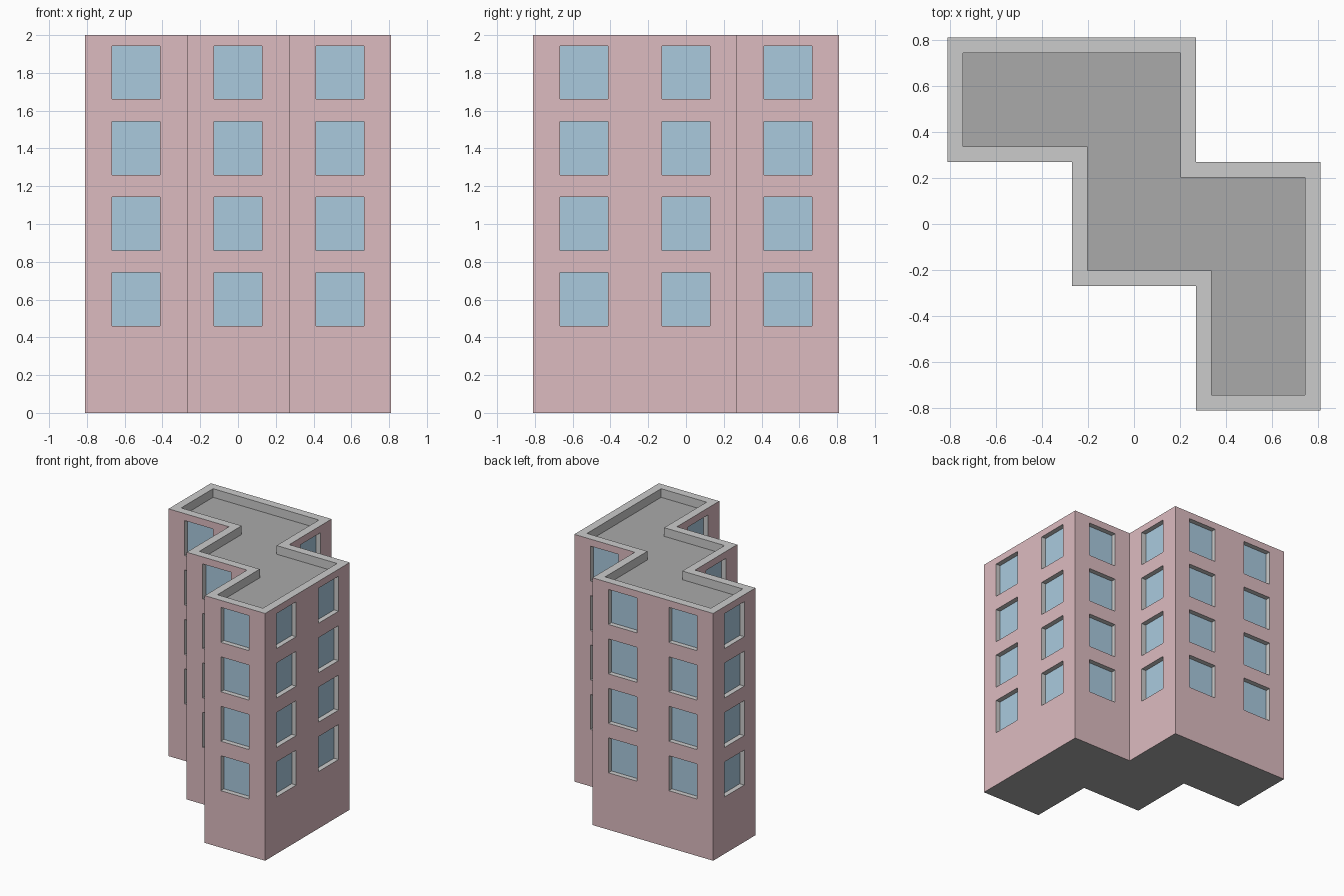
import bpy, bmesh
from mathutils import Vector

if "Cube" in bpy.data.objects:
    bpy.data.objects.remove(bpy.data.objects["Cube"])

A, B, H = 0.811, 0.27, 2.0          # outer half size, step position, height
BAY, WIN_W, WIN_H = 0.54, 0.254, 0.283
REVEAL, RIM, ROOF_DROP = 0.04, 0.067, 0.07
UP = Vector((0, 0, 1))

# Zigzag footprint, counter-clockwise from above
OUTLINE = [(-A, A), (-A, B), (-B, B), (-B, -B), (B, -B),
           (B, -A), (A, -A), (A, B), (B, B), (B, A)]


def material(name, rgb):
    m = bpy.data.materials.new(name)
    m.diffuse_color = (*rgb, 1)
    m.use_nodes = True
    m.node_tree.nodes["Principled BSDF"].inputs["Base Color"].default_value = m.diffuse_color
    return m


def finish(bm, name, mat):
    bmesh.ops.remove_doubles(bm, verts=bm.verts, dist=1e-5)
    me = bpy.data.meshes.new(name)
    bm.to_mesh(me)
    bm.free()
    me.materials.append(mat)
    bpy.context.collection.objects.link(bpy.data.objects.new(name, me))


def quad(bm, *pts):
    return bm.faces.new([bm.verts.new(p) for p in pts])


def outline_face(bm, z):
    return bm.faces.new([bm.verts.new((x, y, z)) for x, y in OUTLINE])


brick = material("brick", (0.72, 0.50, 0.53))
glass = material("glass", (0.40, 0.59, 0.73))
light = material("light_grey", (0.68, 0.68, 0.68))
dark = material("dark_grey", (0.40, 0.40, 0.40))

walls, reveals, panes = bmesh.new(), bmesh.new(), bmesh.new()

# Horizontal bands: solid and window rows alternate
zs = [0.0]
for row in range(4):
    mid = 0.602 + 0.4 * row
    zs += [mid - WIN_H / 2, mid + WIN_H / 2]
zs.append(H)

# Each wall is a grid of bays; window cells become recessed panes
for i, start in enumerate(OUTLINE):
    p = Vector((*start, 0))
    q = Vector((*OUTLINE[(i + 1) % len(OUTLINE)], 0))
    length = (q - p).length
    along = (q - p).normalized()
    inward = UP.cross(along) * REVEAL
    bays = round(length / BAY)
    ts = [0.0]
    for b in range(bays):
        mid = length * (b + 0.5) / bays
        ts += [mid - WIN_W / 2, mid + WIN_W / 2]
    ts.append(length)
    for c in range(len(ts) - 1):
        for r in range(len(zs) - 1):
            cell = [p + along * t + UP * z for t, z in (
                (ts[c], zs[r]), (ts[c + 1], zs[r]),
                (ts[c + 1], zs[r + 1]), (ts[c], zs[r + 1]))]
            if c % 2 and r % 2:
                back = [v + inward for v in cell]
                quad(panes, *back)
                for k in range(4):
                    n = (k + 1) % 4
                    quad(reveals, cell[k], cell[n], back[n], back[k])
            else:
                quad(walls, *cell)

finish(walls, "walls", brick)
finish(reveals, "window_reveals", light)
finish(panes, "window_panes", glass)

# Parapet: inset the top, then drop the middle to leave a rim
bm = bmesh.new()
top = outline_face(bm, H)
bm.normal_update()
bmesh.ops.inset_region(bm, faces=[top], thickness=RIM, use_boundary=True,
                       use_even_offset=True)
ext = bmesh.ops.extrude_discrete_faces(bm, faces=[top])["faces"][0]
bmesh.ops.translate(bm, verts=ext.verts, vec=(0, 0, -ROOF_DROP))
floor_pts = [v.co.copy() for v in ext.verts]
bm.faces.remove(ext)
finish(bm, "parapet", light)

# Roof deck inside the parapet
bm = bmesh.new()
quad(bm, *floor_pts)
finish(bm, "roof_deck", dark)

# Underside
bm = bmesh.new()
outline_face(bm, 0).normal_flip()
finish(bm, "base", dark)
